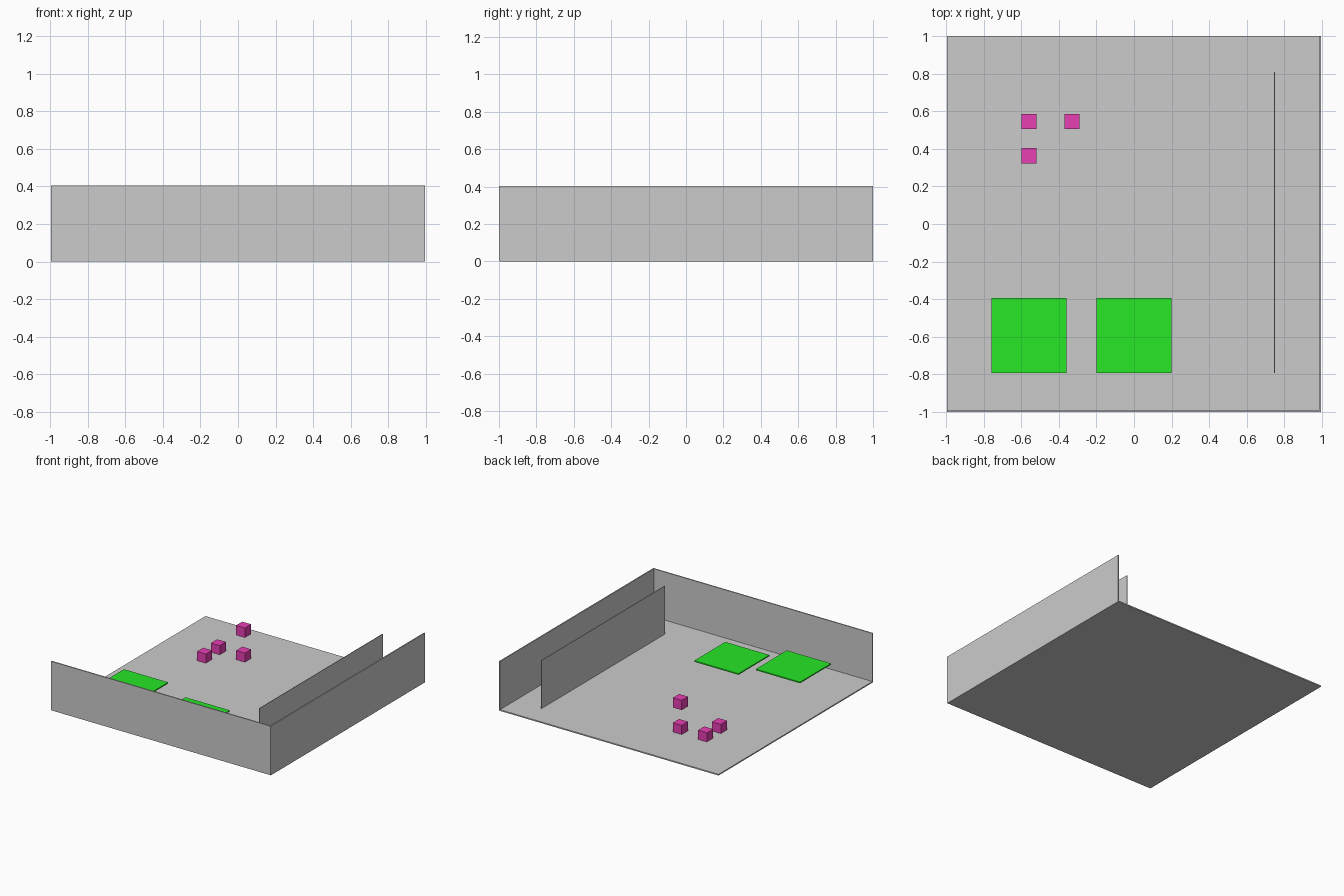
import bpy

if "Cube" in bpy.data.objects:
    bpy.data.objects.remove(bpy.data.objects["Cube"])


def material(name, color):
    mat = bpy.data.materials.new(name)
    mat.diffuse_color = color
    mat.use_nodes = True
    mat.node_tree.nodes["Principled BSDF"].inputs["Base Color"].default_value = mat.diffuse_color
    return mat


def box(name, center, size, mat=None):
    bpy.ops.mesh.primitive_cube_add(size=1, location=center)
    obj = bpy.context.object
    obj.name = name
    obj.scale = size
    bpy.ops.object.transform_apply(location=False, rotation=False, scale=True)
    if mat:
        obj.data.materials.append(mat)
    return obj


green = material("green", (0.02, 0.8, 0.02, 1))
pink = material("pink", (0.8, 0.05, 0.45, 1))

# Floor and outer walls
box("floor", (0, 0.0025, 0.005), (1.99, 1.995, 0.01))
box("front_wall", (0, -0.995, 0.204), (1.99, 0.01, 0.4))
box("right_wall", (0.99, 0, 0.204), (0.01, 2.0, 0.4))

# Thin free-standing inner wall
box("inner_wall", (0.746, 0.008, 0.204), (0.005, 1.6, 0.4))

# Floating platforms
for i, (x, z) in enumerate([(-0.558, 0.165), (0.0, 0.085)]):
    box(f"platform_{i + 1}", (x, -0.593, z), (0.4, 0.4, 0.01), green)

# Small cubes, the last one hovering above another
cubes = [(-0.558, 0.544, 0.045), (-0.558, 0.363, 0.045),
         (-0.33, 0.544, 0.045), (-0.33, 0.544, 0.25)]
for i, pos in enumerate(cubes):
    box(f"small_cube_{i + 1}", pos, (0.08, 0.08, 0.08), pink)
